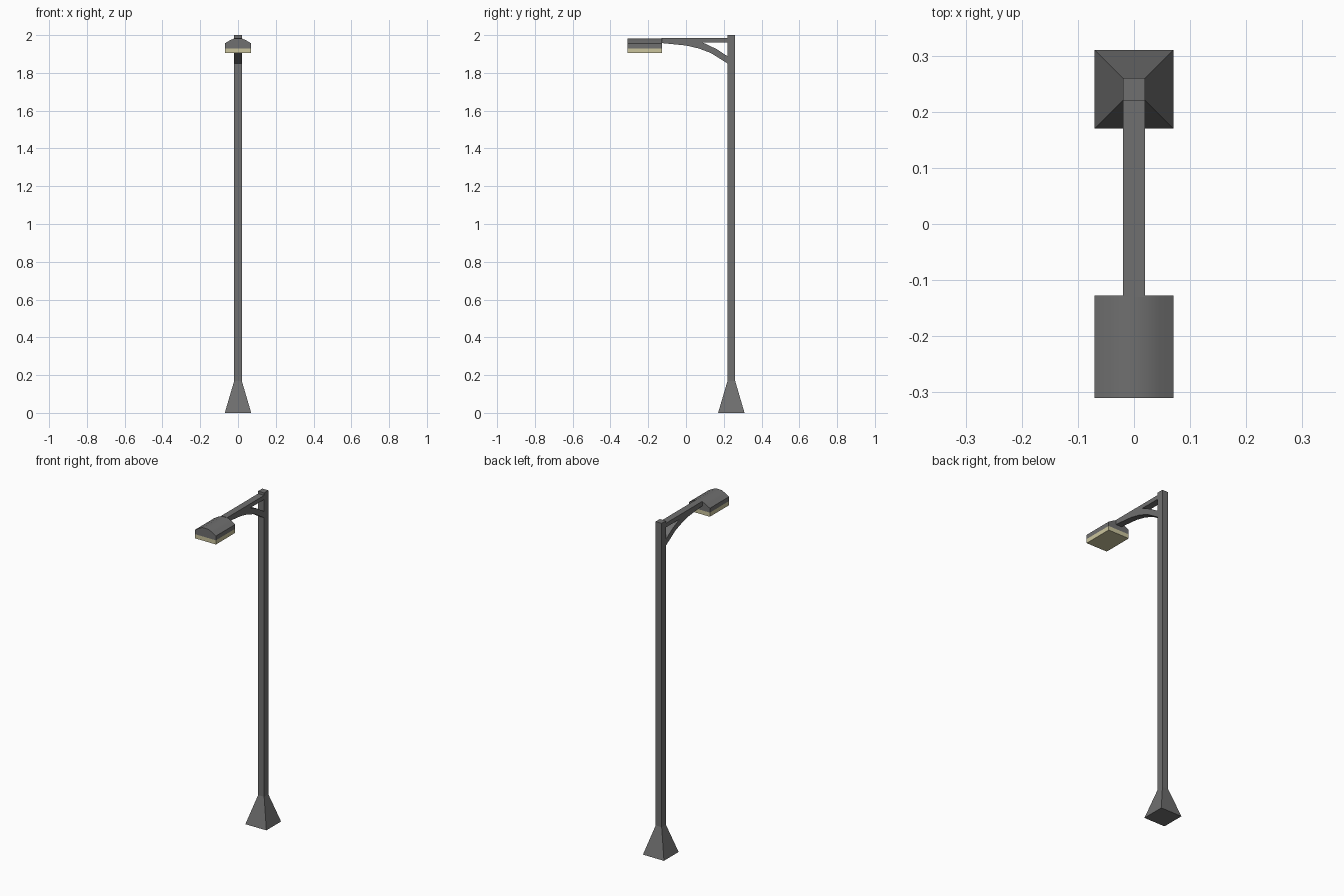
import bpy, bmesh, math
from mathutils import Vector

if "Cube" in bpy.data.objects:
    bpy.data.objects.remove(bpy.data.objects["Cube"])


def material(name, rgb):
    m = bpy.data.materials.new(name)
    m.diffuse_color = (*rgb, 1)
    m.use_nodes = True
    m.node_tree.nodes["Principled BSDF"].inputs["Base Color"].default_value = m.diffuse_color
    return m


METAL = material("dark_metal", (0.16, 0.16, 0.16))
GLASS = material("warm_glass", (0.60, 0.56, 0.34))


def finish(name, bm, mat):
    bmesh.ops.recalc_face_normals(bm, faces=bm.faces)
    mesh = bpy.data.meshes.new(name)
    bm.to_mesh(mesh)
    bm.free()
    mesh.materials.append(mat)
    obj = bpy.data.objects.new(name, mesh)
    bpy.context.collection.objects.link(obj)
    return obj


def extrude(name, points, offset, mat):
    """Closed planar outline pushed along an offset vector."""
    bm = bmesh.new()
    face = bm.faces.new([bm.verts.new(p) for p in points])
    new = bmesh.ops.extrude_face_region(bm, geom=[face])["geom"]
    bmesh.ops.translate(bm, vec=Vector(offset),
                        verts=[v for v in new if isinstance(v, bmesh.types.BMVert)])
    return finish(name, bm, mat)


def square_loft(name, y, levels, mat):
    """Stack of square rings given as (half width, z)."""
    bm = bmesh.new()
    rings = [[bm.verts.new((sx * h, y + sy * h, z))
              for sx, sy in ((-1, -1), (1, -1), (1, 1), (-1, 1))] for h, z in levels]
    for a, b in zip(rings, rings[1:]):
        for i in range(4):
            j = (i + 1) % 4
            bm.faces.new((a[i], a[j], b[j], b[i]))
    bm.faces.new(rings[0])
    bm.faces.new(rings[-1])
    return finish(name, bm, mat)


# Post with flared foot
square_loft("post", 0.24, [(0.07, 0), (0.02, 0.17), (0.02, 2.0)], METAL)

# Straight arm and curved brace, drawn in side view
W = 0.02
arm = [(0.22, 1.96), (0.22, 1.985), (-0.13, 1.985), (-0.13, 1.96)]
brace = [(0.22, 1.85), (0.22, 1.888), (0.16, 1.927), (0.09, 1.96), (0.0, 1.97),
         (-0.13, 1.97), (-0.13, 1.958), (0.0, 1.945), (0.065, 1.93), (0.13, 1.906)]
for name, side in (("arm", arm), ("brace", brace)):
    extrude(name, [(-W, y, z) for y, z in side], (2 * W, 0, 0), METAL)

# Lamp head: domed housing over a flat glass panel
right = [(0.07, 1.93), (0.07, 1.956), (0.045, 1.971), (0.02, 1.983)]
outline = right + [(-x, z) for x, z in reversed(right)]
head = extrude("lamp_housing", [(x, -0.31, z) for x, z in outline], (0, 0.183, 0), METAL)
bpy.context.view_layer.objects.active = head
head.select_set(True)
bpy.ops.object.shade_smooth_by_angle(angle=math.radians(35))

panel = [(-0.07, 1.905), (0.07, 1.905), (0.07, 1.93), (-0.07, 1.93)]
extrude("lamp_glass", [(x, -0.31, z) for x, z in panel], (0, 0.183, 0), GLASS)
